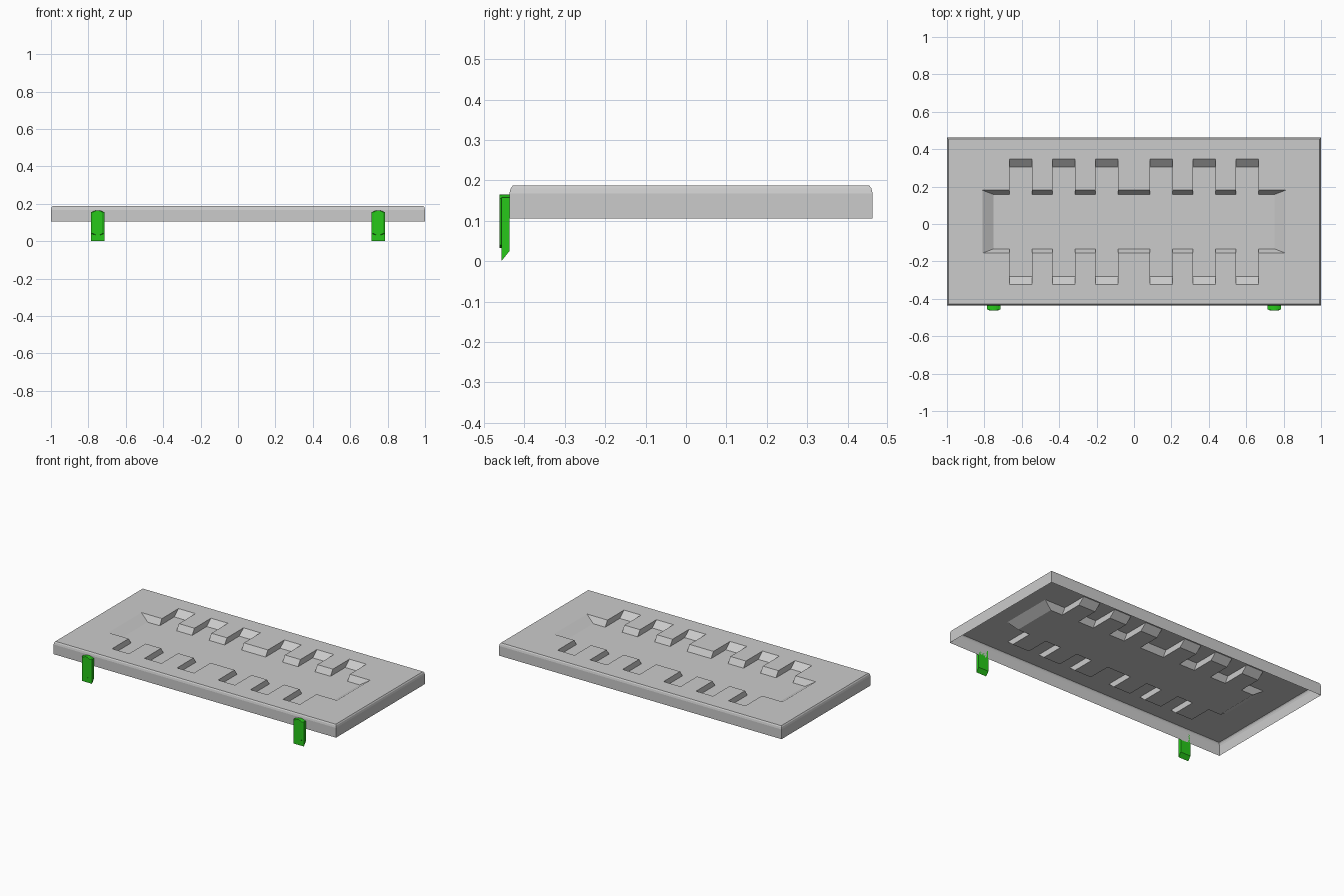
import bpy, bmesh
from math import sin, pi

if "Cube" in bpy.data.objects:
    bpy.data.objects.remove(bpy.data.objects["Cube"])

CY = 0.0125                    # plate centre in y
TOP, BOTTOM, DEPTH = 0.187, 0.106, 0.037


def make_object(name, bm, material=None):
    bmesh.ops.recalc_face_normals(bm, faces=bm.faces)
    mesh = bpy.data.meshes.new(name)
    bm.to_mesh(mesh)
    bm.free()
    obj = bpy.data.objects.new(name, mesh)
    bpy.context.collection.objects.link(obj)
    if material:
        mesh.materials.append(material)
    return obj


def loft(bm, rings):
    """Closed solid through rings with equal point counts."""
    loops = [[bm.verts.new(p) for p in r] for r in rings]
    n = len(loops[0])
    for a, b in zip(loops, loops[1:]):
        for i in range(n):
            j = (i + 1) % n
            bm.faces.new((a[i], a[j], b[j], b[i]))
    bm.faces.new(loops[0][::-1])
    bm.faces.new(loops[-1])


def rect(cx, hx, hy, z):
    return [(cx + sx * hx, CY + sy * hy, z)
            for sx, sy in ((-1, -1), (1, -1), (1, 1), (-1, 1))]


def recess_cutter(name, cx, top, floor):
    """Tapered block, its slopes carried on above the plate."""
    over = [t + 0.5 * (t - f) for t, f in zip(top, floor)]
    bm = bmesh.new()
    loft(bm, [rect(cx, *floor, TOP - DEPTH), rect(cx, *over, TOP + DEPTH / 2)])
    obj = make_object(name, bm)
    obj.hide_render = True
    return obj


# Plate with softened top edge
bm = bmesh.new()
loft(bm, [rect(0, 1.0, 0.4495, BOTTOM), rect(0, 1.0, 0.4495, 0.168),
          rect(0, 0.997, 0.4465, 0.18), rect(0, 0.992, 0.4415, TOP)])
plate = make_object("plate", bm)

# Central recess and six cross channels with sloped ends
cutters = [recess_cutter("recess_cutter", 0, (0.81, 0.168), (0.75, 0.145))]
for cx in (-0.605, -0.375, -0.145, 0.145, 0.375, 0.605):
    cutters.append(recess_cutter("channel_cutter", cx, (0.06, 0.336), (0.06, 0.293)))
for c in cutters:
    mod = plate.modifiers.new("cut", 'BOOLEAN')
    mod.operation = 'DIFFERENCE'
    mod.solver = 'EXACT'
    mod.object = c
bpy.context.view_layer.update()
cut_mesh = bpy.data.meshes.new_from_object(
    plate.evaluated_get(bpy.context.evaluated_depsgraph_get()))
plate.modifiers.clear()

# Open underside: pressed sheet
bm = bmesh.new()
bm.from_mesh(cut_mesh)
under = [f for f in bm.faces if f.calc_center_median().z < BOTTOM + 0.002]
bmesh.ops.delete(bm, geom=under, context='FACES')
bm.to_mesh(plate.data)
bm.free()
for c in cutters:
    bpy.data.objects.remove(c)

# Green clips on the front edge
green = bpy.data.materials.new("clip_green")
green.diffuse_color = (0.02, 0.58, 0.01, 1)
green.use_nodes = True
green.node_tree.nodes["Principled BSDF"].inputs["Base Color"].default_value = green.diffuse_color


def clip(name, cx):
    bm = bmesh.new()
    # Backing strip with slanted foot
    side = [(-0.437, 0.025), (-0.457, 0.0), (-0.457, 0.157), (-0.437, 0.157)]
    loft(bm, [[(cx + s * 0.036, y, z) for y, z in side] for s in (-1, 1)])

    # Raised front pad with arched top and curved lower lip
    def pad(y, hw):
        steps = [-1 + i / 3 for i in range(7)]
        upper = [(cx + hw * t, y, 0.155 + 0.01 * (1 - t * t)) for t in steps]
        lower = [(cx + hw * t, y, 0.04 - 0.008 * sin(pi * (1 + t) / 2))
                 for t in reversed(steps)]
        return upper + lower
    loft(bm, [pad(-0.437, 0.034), pad(-0.456, 0.034), pad(-0.462, 0.024)])
    return make_object(name, bm, green)


clip("left_clip", -0.75)
clip("right_clip", 0.75)
